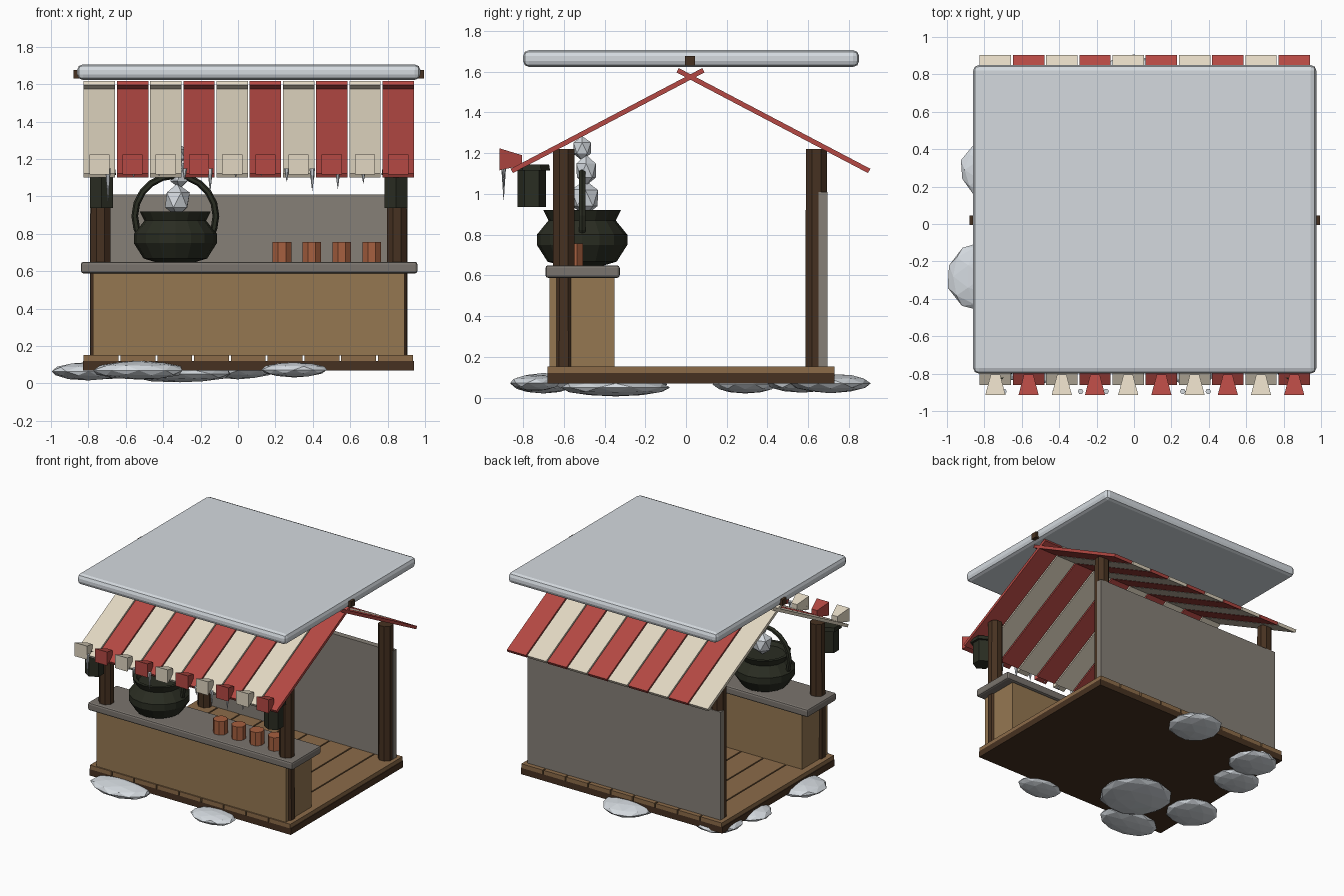
import bpy, bmesh, math, random
from mathutils import Vector, Matrix

if "Cube" in bpy.data.objects:
    bpy.data.objects.remove(bpy.data.objects["Cube"])

random.seed(4)


def mat(name, r, g, b):
    m = bpy.data.materials.new(name)
    m.diffuse_color = (r, g, b, 1)
    m.use_nodes = True
    m.node_tree.nodes["Principled BSDF"].inputs["Base Color"].default_value = m.diffuse_color
    return m


SNOW = mat("snow", .66, .70, .74)
CREAM = mat("cream cloth", .76, .68, .54)
RED = mat("red cloth", .46, .066, .056)
TAN = mat("counter wood", .30, .185, .083)
PLANK = mat("deck wood", .26, .147, .066)
DARK = mat("dark wood", .062, .031, .015)
WALL = mat("wall grey", .24, .216, .185)
STONE = mat("counter top grey", .195, .175, .155)
IRON = mat("dark iron", .023, .026, .016)
COPPER = mat("copper", .38, .115, .05)


def finish(name, bm, material):
    bmesh.ops.recalc_face_normals(bm, faces=bm.faces)
    me = bpy.data.meshes.new(name)
    bm.to_mesh(me)
    bm.free()
    me.materials.append(material)
    ob = bpy.data.objects.new(name, me)
    bpy.context.collection.objects.link(ob)
    return ob


def box(name, lo, hi, material, bevel=0, segments=2):
    lo, hi = Vector(lo), Vector(hi)
    bm = bmesh.new()
    bmesh.ops.create_cube(bm, size=1, matrix=Matrix.Translation((lo + hi) / 2)
                          @ Matrix.Diagonal((hi - lo).to_4d()))
    ob = finish(name, bm, material)
    if bevel:
        mod = ob.modifiers.new("rounded edges", 'BEVEL')
        mod.width, mod.segments = bevel, segments
    return ob


def lathe(name, centre, profile, sides, material, turn=0):
    """Solid of revolution from (radius, height) pairs, capped at both ends."""
    bm = bmesh.new()
    rings = []
    for r, z in profile:
        rings.append([bm.verts.new((centre[0] + r * math.cos(turn + math.tau * i / sides),
                                    centre[1] + r * math.sin(turn + math.tau * i / sides), z))
                      for i in range(sides)])
    for a, b in zip(rings, rings[1:]):
        for i in range(sides):
            j = (i + 1) % sides
            bm.faces.new((a[i], a[j], b[j], b[i]))
    bm.faces.new(rings[0])
    bm.faces.new(rings[-1])
    return finish(name, bm, material)


def blob(name, centre, size, material, subdivisions=2, jitter=0.05):
    bm = bmesh.new()
    bmesh.ops.create_icosphere(bm, subdivisions=subdivisions, radius=1)
    for v in bm.verts:
        v.co *= 1 + random.uniform(-jitter, jitter)
        v.co = Vector(centre) + v.co * Vector(size)
    return finish(name, bm, material)


# Deck: dark base with nine planks
X0, X1, Y0, Y1 = -.83, .94, -.68, .73
box("deck_base", (X0, Y0, .07), (X1, Y1, .12), DARK)
w = (X1 - X0) / 9
for i in range(9):
    box("deck_plank", (X0 + i * w + .005, Y0, .12), (X0 + (i + 1) * w - .005, Y1, .153), PLANK)

# Corner posts
for x in (-.735, .85):
    for y in (-.60, .64):
        lathe("post", (x, y), [(.058, .15), (.056, 1.22)], 8, DARK, math.pi / 8)

# Back wall and counter
box("back_wall", (-.79, .65, .15), (.905, .695, 1.01), WALL)
box("counter", (-.775, -.67, .15), (.89, -.35, .59), TAN)
box("counter_top", (-.84, -.69, .588), (.96, -.325, .65), STONE, .014)

# Ridge pole and snow slab
box("ridge_pole", (-.88, -.005, 1.63), (.995, .045, 1.677), DARK)
box("roof_snow", (-.86, -.80, 1.623), (.975, .85, 1.706), SNOW, .03)


# Striped awning: ten strips on each slope, crossing at the ridge
def awning_strip(x0, x1, side, material):
    top, low = Vector((0, -side * .063, 1.607)), Vector((0, side * .877, 1.113))
    d = (low - top).normalized()
    n = Vector((0, -d.z * side, d.y * side)) * .012
    bm = bmesh.new()
    ends = [[bm.verts.new(p + Vector((x, .022, 0)))
             for p in (top - n, low - n, low + n, top + n)] for x in (x0, x1)]
    for i in range(4):
        j = (i + 1) % 4
        bm.faces.new((ends[0][i], ends[0][j], ends[1][j], ends[1][i]))
    bm.faces.new(ends[0])
    bm.faces.new(ends[1])
    finish("awning_strip", bm, material)


# Tapered flap hanging at the front end of each strip
def flap(x, material):
    bm = bmesh.new()
    ends = []
    for y, half, z in ((-.915, .054, 1.17), (-.805, .025, 1.165)):
        ends.append([bm.verts.new((x + a * half, y, z + b * half))
                     for a, b in ((-1, -1), (1, -1), (1, 1), (-1, 1))])
    for i in range(4):
        j = (i + 1) % 4
        bm.faces.new((ends[0][i], ends[0][j], ends[1][j], ends[1][i]))
    bm.faces.new(ends[0])
    bm.faces.new(ends[1])
    finish("awning_flap", bm, material)


pitch = .1775
for i in range(10):
    x = -.825 + i * pitch
    cloth = RED if i % 2 else CREAM
    for side in (-1, 1):
        awning_strip(x, x + .168, side, cloth)
    flap(x + .084, cloth)

# Icicles along the front edge
tips = [.97, 1.10, 1.11, 1.09, 1.02, 1.10, 1.11, 1.08, 1.03, 1.04, 1.07]
for i, z in enumerate(tips):
    lathe("icicle", (-.695 + i * .1365, -.895), [(.001, z), (.015, 1.15)], 6, SNOW)

# Lanterns
for x in (-.73, .845):
    lathe("lantern_body", (x, -.757), [(.07, .937), (.07, 1.115)], 6, IRON, math.pi / 2)
    lathe("lantern_cap", (x, -.757), [(.09, 1.115), (.085, 1.145)], 6, IRON, math.pi / 2)

# Cauldron with hoop handle
CX, CY = -.335, -.51
lathe("cauldron", (CX, CY), [(.11, .65), (.17, .668), (.222, .75), (.222, .80), (.165, .87),
                             (.19, .92), (.165, .92), (.15, .89)], 16, IRON)
bpy.ops.mesh.primitive_torus_add(major_segments=20, minor_segments=6, major_radius=.217,
                                 minor_radius=.018, location=(CX, CY, .895),
                                 rotation=(math.pi / 2, 0, 0))
handle = bpy.context.object
handle.name = "cauldron_handle"
handle.data.materials.append(IRON)

# Steam puffs
for x, y, z, r, h in ((-.325, -.495, .98, .075, .09), (-.31, -.49, 1.115, .055, .075),
                      (-.32, -.51, 1.225, .05, .06)):
    blob("steam_puff", (x, y, z), (r, r, h), SNOW, 1, .04)

# Mugs
for i in range(4):
    lathe("mug", (.235 + i * .16, -.555), [(.054, .65), (.054, .757)], 8, COPPER, math.pi / 8)

# Snow mounds around the base
for x, y, z, rx, ry, rz in ((0, .71, .07, .2, .2, .047), (-.68, .57, .07, .19, .18, .045),
                            (-.75, .29, .065, .18, .16, .045), (.30, -.74, .073, .18, .12, .04),
                            (-.31, -.345, .05, .28, .27, .045), (-.53, -.70, .07, .25, .16, .05),
                            (-.80, -.28, .065, .2, .19, .048)):
    blob("snow_mound", (x, y, z), (rx, ry, rz), SNOW, 2, .03)
